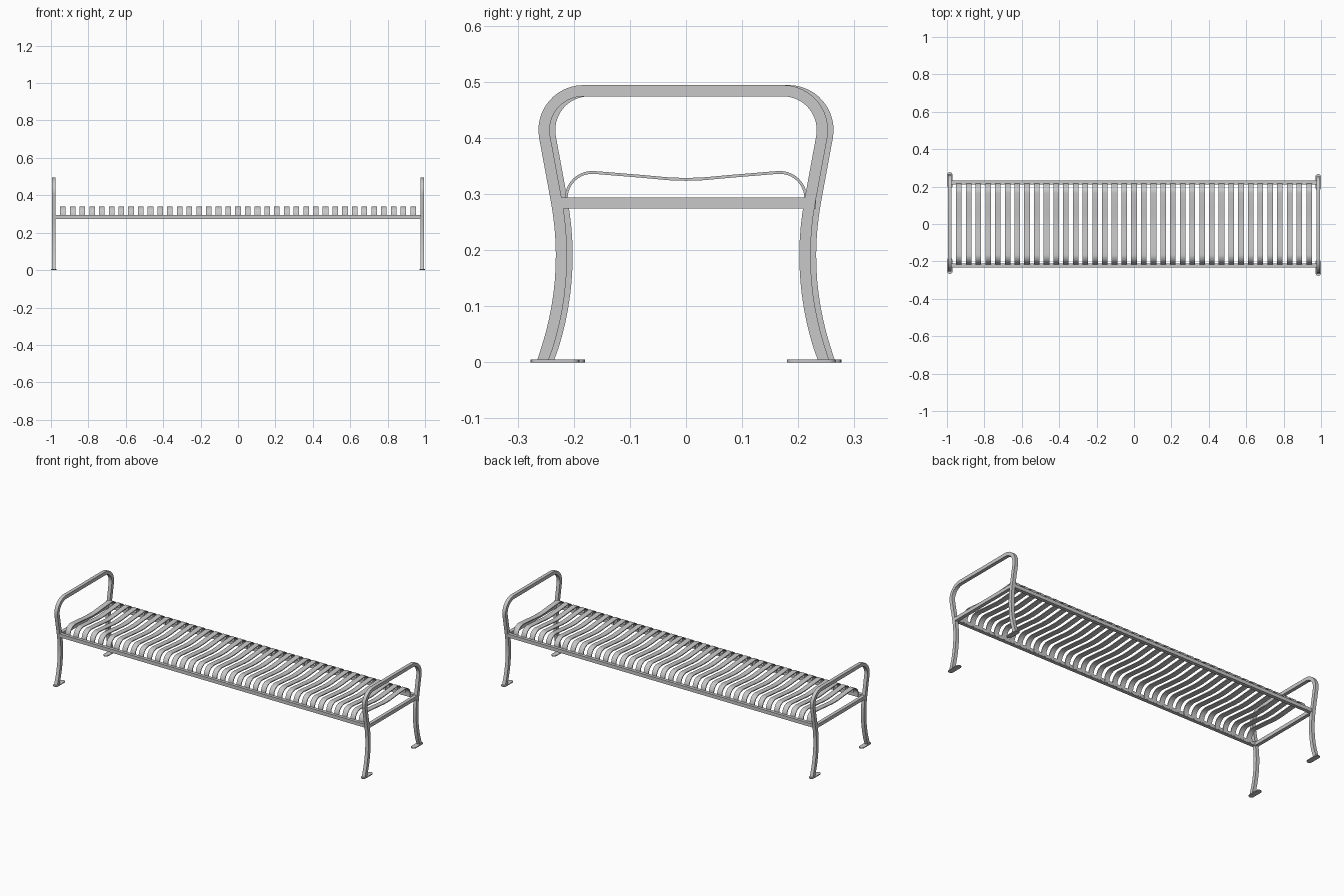
import bpy, bmesh, math
from mathutils import Vector

if "Cube" in bpy.data.objects:
    bpy.data.objects.remove(bpy.data.objects["Cube"], do_unlink=True)

# One painted-metal colour for everything
grey = bpy.data.materials.new("grey_metal")
grey.use_nodes = True
colour = (0.58, 0.58, 0.58, 1)
grey.diffuse_color = colour
grey.node_tree.nodes["Principled BSDF"].inputs["Base Color"].default_value = colour

END_X = 0.985      # plane of each end frame
TUBE = 0.02        # side of the square tubes
RAIL_Z = 0.284
RAIL_Y = 0.222
SKEW = 0.005       # the two end frames are shifted opposite ways


def extruded(name, faces, direction):
    """Solid made by pushing flat joined faces along a direction."""
    mesh = bpy.data.meshes.new(name)
    bm = bmesh.new()
    for face in faces:
        bm.faces.new([bm.verts.new(p) for p in face])
    bmesh.ops.remove_doubles(bm, verts=bm.verts, dist=0.00001)
    new = bmesh.ops.extrude_face_region(bm, geom=bm.faces[:])["geom"]
    bmesh.ops.translate(bm, vec=direction,
                        verts=[v for v in new if isinstance(v, bmesh.types.BMVert)])
    bmesh.ops.recalc_face_normals(bm, faces=bm.faces)
    bm.to_mesh(mesh)
    bm.free()
    mesh.materials.append(grey)
    obj = bpy.data.objects.new(name, mesh)
    bpy.context.collection.objects.link(obj)
    bpy.ops.object.select_all(action="DESELECT")
    obj.select_set(True)
    bpy.context.view_layer.objects.active = obj
    bpy.ops.object.shade_smooth_by_angle(angle=math.radians(35))


def strip(name, path, thick, x, width, shift=0):
    """Bar of rectangular section following a (y, z) path, ends cut level."""
    pts = [Vector(p) for p in path]
    sides = []
    for i, p in enumerate(pts):
        t = pts[min(i + 1, len(pts) - 1)] - pts[max(i - 1, 0)]
        n = Vector((t.y, -t.x)).normalized()
        if i in (0, len(pts) - 1):
            n = Vector((math.copysign(1, n.x), 0))
        sides.append([(x - width / 2, q.x + shift, q.y)
                      for q in (p + n * thick / 2, p - n * thick / 2)])
    faces = [(a[0], b[0], b[1], a[1]) for a, b in zip(sides, sides[1:])]
    extruded(name, faces, (width, 0, 0))


def bar(name, x, y, z, size):
    """Straight square bar centred on a point."""
    bpy.ops.mesh.primitive_cube_add(size=1, location=(x, y, z))
    obj = bpy.context.object
    obj.name = name
    obj.data.transform(obj.matrix_world.Diagonal((*size, 1)))
    obj.data.materials.append(grey)


def arc(cy, cz, r, start, end, steps):
    angles = [math.radians(start + (end - start) * i / steps) for i in range(steps + 1)]
    return [(cy + r * math.cos(a), cz + r * math.sin(a)) for a in angles]


def mirrored(line):
    return line + [(-y, z) for y, z in reversed(line) if y > 0]


# End frames: bowed leg, leaning upright, rounded corner, flat armrest
leg = arc(0.757, 0.19, 0.54, 200.1, 169.5, 12)
corner = arc(0.178, 0.414, 0.07, -10.5, 90, 12)
frame = mirrored(leg + corner)

for side, label in ((1, "left"), (-1, "right")):
    x, shift = side * END_X, -side * SKEW
    strip(label + "_end_frame", frame, TUBE, x, TUBE, shift)
    bar(label + "_end_rail", x, shift, RAIL_Z, (TUBE, 2 * RAIL_Y - 0.01, TUBE))
    # Foot plates with rounded ends
    for front, place in ((-1, "front"), (1, "back")):
        y = front * 0.2285 + shift
        outline = [(x + px, y + 0.029 + py, 0) for px, py in arc(0, 0, 0.0145, 0, 180, 8)]
        outline += [(x + px, y - 0.029 + py, 0) for px, py in arc(0, 0, 0.0145, 180, 360, 8)]
        extruded(label + "_" + place + "_foot", [outline], (0, 0, 0.005))

# Long seat rails
for front, place in ((-1, "front"), (1, "back")):
    bar(place + "_seat_rail", 0, front * RAIL_Y, RAIL_Z, (2 * END_X - TUBE, TUBE, TUBE))

# Slats: thin strips bent down to the rails, dipping at the middle
SLATS, PITCH = 37, 0.052
bend = arc(0.167, 0.292, 0.0465, 0, 94, 10)
slat = mirrored([(0.2135, 0.278)] + bend + [(0.08, 0.3315), (0.03, 0.327), (0, 0.326)])
for i in range(SLATS):
    strip("seat_slat_%02d" % (i + 1), slat, 0.005, (i - (SLATS - 1) / 2) * PITCH, 0.03)
